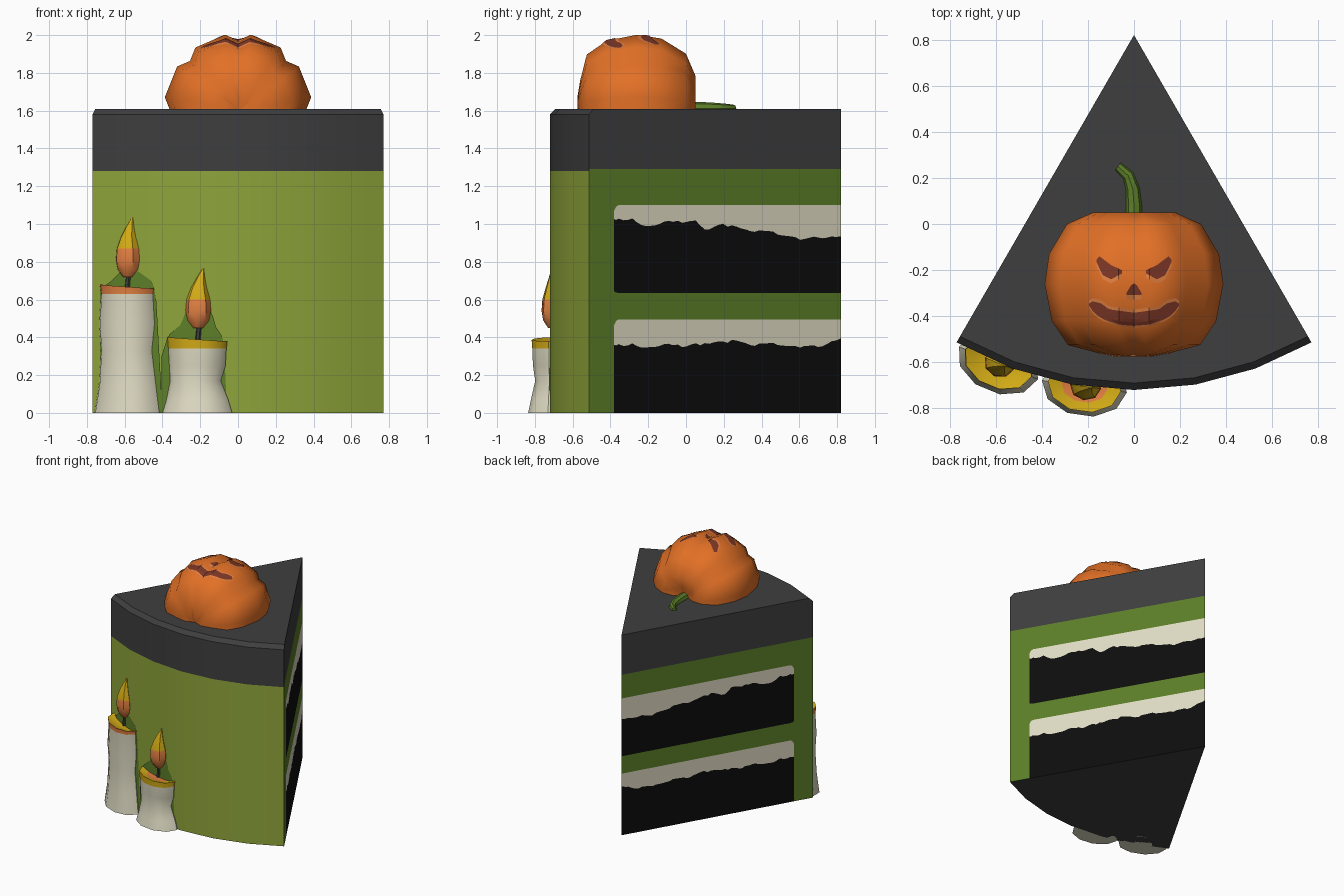
import bpy, bmesh, math, random
from mathutils import Vector
from mathutils.bvhtree import BVHTree

if "Cube" in bpy.data.objects:
    bpy.data.objects.remove(bpy.data.objects["Cube"])

random.seed(4)
TIP_Y, R = 0.82, 1.54


def material(name, rgb):
    m = bpy.data.materials.new(name)
    lin = [((c / 255 + 0.055) / 1.055) ** 2.4 if c > 10 else c / 255 / 12.92 for c in rgb]
    m.diffuse_color = (*lin, 1)
    m.use_nodes = True
    m.node_tree.nodes["Principled BSDF"].inputs["Base Color"].default_value = m.diffuse_color
    return m


MATS = {n: material(n, c) for n, c in {
    "charcoal": (62, 62, 62), "lime": (142, 164, 58), "dark_green": (92, 126, 40),
    "cream": (222, 218, 194), "black": (13, 13, 13), "orange": (226, 112, 38),
    "light_orange": (226, 128, 66), "brown": (125, 55, 38), "yellow": (212, 172, 22)}.items()}
SLOT = {n: i for i, n in enumerate(MATS)}


def finish(bm, name, angle=None):
    me = bpy.data.meshes.new(name)
    bm.to_mesh(me)
    bm.free()
    for m in MATS.values():
        me.materials.append(m)
    ob = bpy.data.objects.new(name, me)
    bpy.context.collection.objects.link(ob)
    if angle:
        bpy.ops.object.select_all(action='DESELECT')
        ob.select_set(True)
        bpy.context.view_layer.objects.active = ob
        bpy.ops.object.shade_smooth_by_angle(angle=math.radians(angle))
    return ob


def loft(name, rings, colours, angle=40):
    """Skin closed rings of points; colours gives one colour per band."""
    bm = bmesh.new()
    vs = [[bm.verts.new(p) for p in ring] for ring in rings]
    n = len(vs[0])
    for i in range(len(vs) - 1):
        for j in range(n):
            k = (j + 1) % n
            f = bm.faces.new((vs[i][j], vs[i][k], vs[i + 1][k], vs[i + 1][j]))
            f.material_index = SLOT[colours[i]]
    bm.faces.new(vs[0]).material_index = SLOT[colours[0]]
    bm.faces.new(vs[-1]).material_index = SLOT[colours[-1]]
    bmesh.ops.recalc_face_normals(bm, faces=bm.faces)
    return finish(bm, name, angle)


def lerp(pts, x):
    if x <= pts[0][0]:
        return pts[0][1]
    for (x0, y0), (x1, y1) in zip(pts, pts[1:]):
        if x <= x1:
            return y0 + (y1 - y0) * (x - x0) / (x1 - x0)
    return pts[-1][1]


def plate(name, top, bottom, colour, place, cols=24, rows=4):
    """Thin painted patch between two curves, laid on a surface by place()."""
    bm = bmesh.new()
    x0, x1 = top[0][0], top[-1][0]
    grid = []
    for i in range(cols + 1):
        x = x0 + (x1 - x0) * i / cols
        a, b = lerp(bottom, x), lerp(top, x)
        grid.append([bm.verts.new(place(x, a + (b - a) * j / rows)) for j in range(rows + 1)])
    for i in range(cols):
        for j in range(rows):
            f = bm.faces.new((grid[i][j], grid[i + 1][j], grid[i + 1][j + 1], grid[i][j + 1]))
            f.material_index = SLOT[colour]
    return finish(bm, name)


# Cake slice: curved outside, top, base and two layered cut walls
bm = bmesh.new()
centre = Vector((0, -0.1, 0.8))


def face(pts, colour):
    f = bm.faces.new([bm.verts.new(p) for p in pts])
    f.normal_update()
    if f.normal.dot(f.calc_center_median() - centre) < 0:
        f.normal_flip()
    f.material_index = SLOT[colour]


def polar(deg, r, z):
    a = math.radians(deg)
    return (r * math.sin(a), TIP_Y - r * math.cos(a), z)


outer = [(R, 0), (R, 1.28), (R, 1.58), (R - 0.03, 1.61), (0, 1.61)]
for d in range(-30, 30, 10):
    for (r0, z0), (r1, z1), c in zip(outer, outer[1:], ("lime", "charcoal", "charcoal", "charcoal")):
        pts = [polar(d, r0, z0), polar(d + 10, r0, z0), polar(d + 10, r1, z1), polar(d, r1, z1)]
        face(pts if r1 else pts[:3], c)
    face([polar(d, R, 0), polar(d + 10, R, 0), polar(0, 0, 0)], "charcoal")

# cream edges, by distance from the tip
upper = [(0, .94), (.14, .93), (.23, .915), (.31, .94), (.43, .955), (.6, .97), (.72, 1.0), (.83, .97),
         (.87, 1.01), (1.06, 1.01), (1.18, .985), (1.29, 1.03), (1.386, 1.025)]
lower = [(0, .40), (.06, .38), (.14, .35), (.25, .35), (.37, .365), (.54, .36), (.66, .38), (.83, .37),
         (.95, .35), (1.06, .36), (1.18, .345), (1.29, .365), (1.386, .36)]
END = 1.386
cols = [END * i / 50 for i in range(50)] + [END - .012, END]
levels = []
for s in cols:
    drop = 0.03 if s == END else 0.008 if s > END - .02 else 0
    j = random.uniform(-.009, .009)
    levels.append((0, lerp(lower, s) + j, .495 - drop, .635 + drop * .3, lerp(upper, s) + j, 1.10 - drop, 1.29))
layers = ("black", "cream", "dark_green", "black", "cream", "dark_green")
for d in (-30, 30):
    for i in range(len(cols) - 1):
        for k, c in enumerate(layers):
            face([polar(d, cols[i], levels[i][k]), polar(d, cols[i + 1], levels[i + 1][k]),
                  polar(d, cols[i + 1], levels[i + 1][k + 1]), polar(d, cols[i], levels[i][k + 1])], c)
    face([polar(d, END, 0), polar(d, R, 0), polar(d, R, 1.29), polar(d, END, 1.29)], "dark_green")
    face([polar(d, 0, 1.29), polar(d, R, 1.29), polar(d, R, 1.58), polar(d, R - .03, 1.61),
          polar(d, 0, 1.61)], "charcoal")
bmesh.ops.remove_doubles(bm, verts=bm.verts, dist=1e-5)
finish(bm, "cake_slice", 30)

# Pumpkin: eight ribs around the y axis, sunk halfway into the icing
profile = [(-.55, .03), (-.575, .18), (-.56, .40), (-.525, .74), (-.42, .92), (-.26, 1), (-.13, .95),
           (0, .75), (.05, .46), (.045, .24), (.01, .05)]
ribs = [(45 * k + o, r) for k in range(8) for o, r in ((0, .372), (10, .408), (35, .408))]
rings = [[(.965 * r * s * math.cos(math.radians(a)), y, 1.6 + r * s * math.sin(math.radians(a)))
          for a, r in ribs] for y, s in profile]
pumpkin = loft("pumpkin", rings, ["orange"] * (len(rings) - 1), 50)

# Carved face laid on the pumpkin
bvh = BVHTree.FromPolygons([v.co for v in pumpkin.data.vertices],
                           [tuple(p.vertices) for p in pumpkin.data.polygons])


def on_pumpkin(lift):
    def place(x, y):
        hit = bvh.ray_cast(Vector((x, y, 3)), Vector((0, 0, -1)))[0]
        return (x, y, hit.z + lift)
    return place


def mirror_x(pts):
    return [(-x, y) for x, y in reversed(pts)]


def grow(pts, dy):
    return [(x, y + dy) for x, y in pts]


eye_top = [(.053, -.2), (.10, -.178), (.15, -.14), (.163, -.155)]
eye_low = [(.053, -.215), (.10, -.24), (.135, -.222), (.163, -.165)]
nose_top = [(-.032, -.298), (-.012, -.265), (0, -.258), (.012, -.265), (.032, -.298)]
nose_low = [(-.032, -.308), (.032, -.308)]
mouth_top = [(-.195, -.345), (-.18, -.335), (-.14, -.345), (-.11, -.37), (0, -.385)]
mouth_low = [(-.195, -.355), (-.17, -.39), (-.13, -.415), (-.06, -.437), (0, -.442)]
mouth_top += mirror_x(mouth_top[:-1])
mouth_low += mirror_x(mouth_low[:-1])
for name, top, low, up, down in (("right_eye", eye_top, eye_low, 0, -.018),
                                 ("left_eye", mirror_x(eye_top), mirror_x(eye_low), 0, -.018),
                                 ("nose", nose_top, nose_low, 0, -.02),
                                 ("mouth", mouth_top, mouth_low, .014, -.008)):
    plate(name, top, low, "brown", on_pumpkin(.006))
    plate(name + "_edge", grow(top, up), grow(low, down), "light_orange", on_pumpkin(.003))

# Stem
path = [(0, .02, .036), (0, .08, .034), (-.005, .15, .03), (-.025, .21, .025), (-.07, .25, .02)]
rings = []
for i, (x, y, r) in enumerate(path):
    t = math.radians((0, 0, 10, 35, 55)[i])
    rings.append([(x + r * math.cos(a) * math.cos(t), y + r * math.cos(a) * math.sin(t), 1.612 + r * math.sin(a))
                  for a in (math.tau * k / 8 for k in range(8))])
loft("pumpkin_stem", rings, ["dark_green"] * 4)


# Candles, flattened against the curved front
def ring(theta, u0, a, ratio, z, sides, tilt=0):
    out = []
    for k in range(sides):
        ang = math.tau * k / sides
        u, r = u0 + a * math.cos(ang), R + a * ratio * math.sin(ang)
        out.append((-r * math.sin(theta) + u * math.cos(theta),
                    TIP_Y - r * math.cos(theta) - u * math.sin(theta), z - tilt * u))
    return out


tall = [(0, 0, .185), (.15, .003, .162), (.33, -.003, .145), (.47, 0, .158), (.63, 0, .148), (.67, 0, .155),
        (.65, 0, .10), (.645, 0, .05)]
short = [(0, 0, .186), (.07, 0, .165), (.17, -.01, .135), (.25, 0, .15), (.34, .0, .155), (.39, 0, .16),
         (.375, 0, .10), (.37, 0, .05)]
flame = [(0, 0, .028), (.04, 0, .058), (.09, 0, .068), (.15, 0, .063), (.21, .003, .043), (.26, .012, .024),
         (.315, .026, .003)]
for name, cx, body, rim, inner, z0 in (("tall", -.588, tall, "light_orange", "yellow", .72),
                                       ("short", -.215, short, "yellow", "light_orange", .45)):
    th = math.asin(-cx / R)
    loft(name + "_candle", [ring(th, u, a, .70, z, 10, .07 if i > 4 else 0) for i, (z, u, a) in enumerate(body)],
         ["cream"] * 4 + [rim, "yellow", inner])
    loft(name + "_wick", [ring(th, 0, .016, 1, body[-1][0] - .01, 6), ring(th, .012, .014, 1, z0 + .03, 6)],
         ["charcoal"])
    loft(name + "_flame", [ring(th, u + .005, a, .88, z0 + z, 8) for z, u, a in flame],
         ["light_orange"] * 3 + ["yellow"] * 3)


# Dark green outlines painted behind the candles
def on_front(x, z):
    r = R + .003
    return (x, TIP_Y - math.sqrt(r * r - x * x), z)


plate("tall_candle_outline", [(-.73, .66), (-.68, .69), (-.62, .75), (-.53, .75), (-.46, .7), (-.435, .64), (-.405, .1)],
      [(-.73, 0), (-.405, 0)], "dark_green", on_front, rows=1)
plate("short_candle_outline", [(-.405, .3), (-.37, .41), (-.30, .47), (-.27, .56), (-.14, .54), (-.12, .46),
                               (-.08, .40), (-.065, .3), (-.06, .05)],
      [(-.405, 0), (-.06, 0)], "dark_green", on_front, rows=1)
